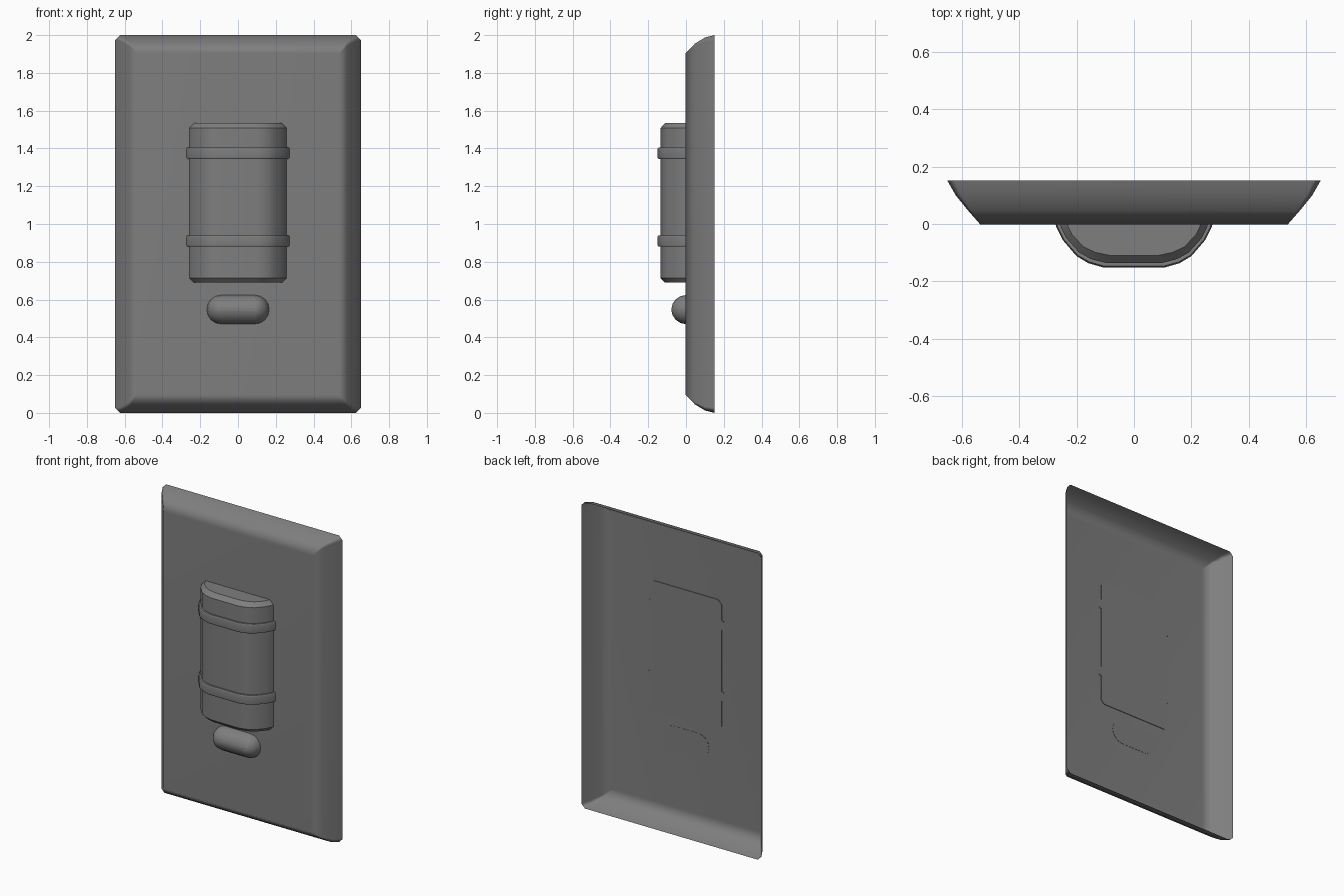
import bpy, bmesh, math

cube = bpy.data.objects.get("Cube")
if cube:
    bpy.data.objects.remove(cube, do_unlink=True)

GREY = (0.21, 0.21, 0.21, 1)
grey = bpy.data.materials.new("plain grey")
grey.use_nodes = True
grey.diffuse_color = GREY
grey.node_tree.nodes["Principled BSDF"].inputs["Base Color"].default_value = GREY


def loft(name, rings, cap_end=True, angle=35):
    """Skin a stack of equal-length point rings, capping the ends."""
    bm = bmesh.new()
    loops = [[bm.verts.new(p) for p in ring] for ring in rings]
    n = len(loops[0])
    for a, b in zip(loops, loops[1:]):
        for i in range(n):
            j = (i + 1) % n
            bm.faces.new((a[i], a[j], b[j], b[i]))
    bm.faces.new(loops[0][::-1])
    if cap_end:
        bm.faces.new(loops[-1])
    bmesh.ops.remove_doubles(bm, verts=bm.verts, dist=0.0005)
    bmesh.ops.recalc_face_normals(bm, faces=bm.faces)
    mesh = bpy.data.meshes.new(name)
    bm.to_mesh(mesh)
    bm.free()
    mesh.materials.append(grey)
    ob = bpy.data.objects.new(name, mesh)
    bpy.context.collection.objects.link(ob)
    bpy.ops.object.select_all(action='DESELECT')
    ob.select_set(True)
    bpy.context.view_layer.objects.active = ob
    bpy.ops.object.shade_smooth_by_angle(angle=math.radians(angle))
    weighted = ob.modifiers.new("even shading", 'WEIGHTED_NORMAL')
    weighted.keep_sharp = True
    return ob


def plate_ring(y, inset_x, inset_z, cut):
    """Rectangle with clipped corners."""
    w, h = 0.65 - inset_x, 1 - inset_z
    quarter = [(w, h - cut), (w - cut, h)]
    pts = quarter + [(-x, z) for x, z in quarter[::-1]]
    pts += [(-x, -z) for x, z in quarter] + [(x, -z) for x, z in quarter[::-1]]
    return [(x, y, z + 1) for x, z in pts]


# Wall plate: a thin dished shell, open at the back
loft("wall_plate", [
    plate_ring(-0.002, 0.115, 0.095, 0.006),
    plate_ring(0.047, 0.072, 0.045, 0.012),
    plate_ring(0.1, 0.029, 0.013, 0.02),
    plate_ring(0.151, 0, 0, 0.026),
], cap_end=False, angle=60)

# Half outline of the bowed front shared by the body and its bands
BOW = [(0.258, 0.002), (0.255, -0.01), (0.235, -0.05), (0.19, -0.1),
       (0.15, -0.122), (0.1, -0.135)]


def bow_ring(z, grow):
    pts = []
    for x, y in BOW:
        t = min(1, max(0, -y / 0.135))
        pts.append((x + grow * (1 - 0.5 * t), y - grow * t, z))
    return pts + [(-x, y, z) for x, y, z in pts[::-1]]


# Sensor body with bevelled ends
loft("sensor_body", [bow_ring(z, g) for z, g in
     [(0.69, -0.022), (0.713, 0), (1.508, 0), (1.535, -0.026)]])

# Two raised bands around the body
for label, mid in (("lower_band", 0.91), ("upper_band", 1.375)):
    loft(label, [bow_ring(mid + dz, g) for dz, g in
         [(-0.03, -0.01), (-0.03, 0.011), (-0.022, 0.016),
          (0.022, 0.016), (0.03, 0.011), (0.03, -0.01)]])


# Button: half of a capsule lying across the plate
def button_ring(k, radius=0.077, half=0.089, steps=8):
    tilt = math.radians(k)
    r, y = radius * math.cos(tilt), -radius * math.sin(tilt)
    pts = []
    for side in (0, 1):
        for i in range(steps + 1):
            a = math.pi * (side + i / steps) - math.pi / 2
            cx = half if side == 0 else -half
            pts.append((cx + r * math.cos(a), y, 0.547 + r * math.sin(a)))
    return pts


button = loft("button", [button_ring(k) for k in (0, 22.5, 45, 67.5, 85)])
